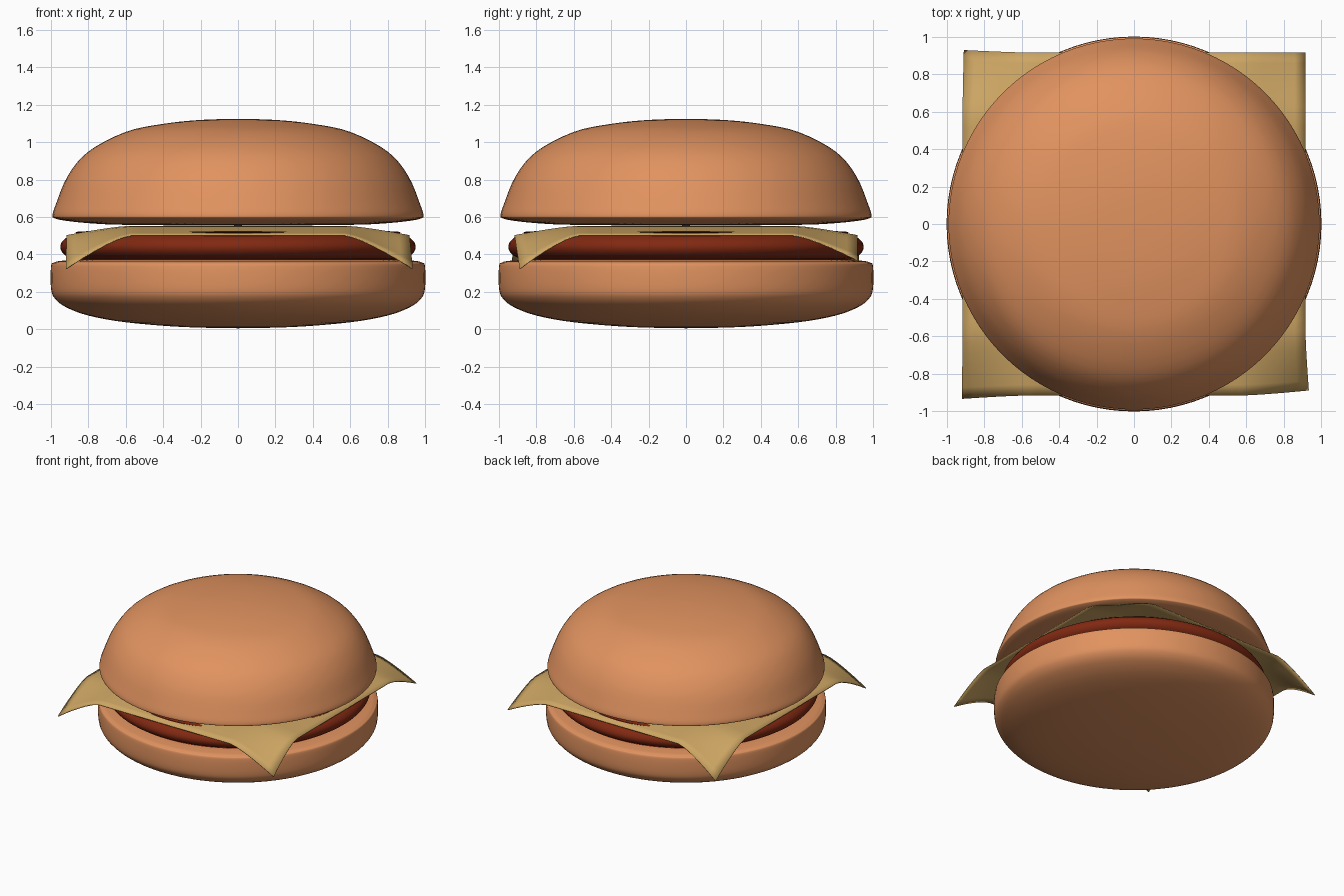
import bpy, bmesh, math

default = bpy.data.objects.get("Cube")
if default:
    bpy.data.objects.remove(default, do_unlink=True)


def material(name, rgb):
    m = bpy.data.materials.new(name)
    m.use_nodes = True
    m.diffuse_color = (*rgb, 1)
    m.node_tree.nodes["Principled BSDF"].inputs["Base Color"].default_value = (*rgb, 1)
    return m


def finish(name, bm, mat, angle):
    mesh = bpy.data.meshes.new(name)
    bmesh.ops.recalc_face_normals(bm, faces=bm.faces)
    bm.to_mesh(mesh)
    bm.free()
    mesh.materials.append(mat)
    obj = bpy.data.objects.new(name, mesh)
    bpy.context.collection.objects.link(obj)
    bpy.ops.object.select_all(action="DESELECT")
    obj.select_set(True)
    bpy.context.view_layer.objects.active = obj
    bpy.ops.object.shade_smooth_by_angle(angle=math.radians(angle))
    return obj


def smooth_profile(points, steps=4):
    """Catmull-Rom curve through (radius, height) points."""
    ext = [points[0]] + points + [points[-1]]
    out = []
    for a, b, c, d in zip(ext, ext[1:], ext[2:], ext[3:]):
        for i in range(steps):
            t = i / steps
            out.append([0.5 * (2 * q + (r - p) * t + (2 * p - 5 * q + 4 * r - s) * t * t
                               + (3 * q - p - 3 * r + s) * t ** 3)
                        for p, q, r, s in zip(a, b, c, d)])
    return out + [points[-1]]


def lathe(name, points, mat, segments=96):
    bm = bmesh.new()
    verts = [bm.verts.new((max(r, 0), 0, z)) for r, z in smooth_profile(points)]
    edges = [bm.edges.new(pair) for pair in zip(verts, verts[1:])]
    bmesh.ops.spin(bm, geom=verts + edges, cent=(0, 0, 0), axis=(0, 0, 1),
                   angle=math.tau, steps=segments, use_duplicate=False)
    bmesh.ops.remove_doubles(bm, verts=bm.verts, dist=0.0005)
    return finish(name, bm, mat, 50)


bun = material("toasted bun", (0.75, 0.29, 0.115))
meat = material("red brown patty", (0.22, 0.022, 0.006))
dairy = material("pale cheese", (0.61, 0.38, 0.125))

# Buns and patty
lathe("bottom_bun", [(0, 0.005), (0.3, 0.012), (0.6, 0.037), (0.8, 0.073), (0.92, 0.118),
                     (0.98, 0.165), (1, 0.22), (1, 0.335), (0.985, 0.356), (0.94, 0.366),
                     (0.8, 0.37), (0, 0.37)], bun)
lathe("patty", [(0, 0.365), (0.8, 0.367), (0.88, 0.377), (0.93, 0.4), (0.95, 0.44),
                (0.93, 0.48), (0.87, 0.51), (0.78, 0.525), (0, 0.53)], meat)
lathe("top_bun", [(0, 0.553), (0.6, 0.558), (0.8, 0.567), (0.93, 0.581), (0.98, 0.593),
                  (0.992, 0.608), (0.975, 0.665), (0.91, 0.82), (0.8, 0.95), (0.6, 1.055),
                  (0.4, 1.098), (0.2, 1.119), (0, 1.125)], bun)

# Cheese slice: a square sheet drooping past the patty, each corner hanging a little differently
HALF, FLAT = 0.917, 0.58
corners = {(-1, -1): (-0.003, -0.018, 0), (1, -1): (0.018, 0.027, 0),
           (-1, 1): (0.007, 0.013, -0.025), (1, 1): (0, 0, 0.045)}
bm = bmesh.new()
bmesh.ops.create_grid(bm, x_segments=32, y_segments=32, size=HALF)
for v in bm.verts:
    ex, ey = (max(0, (abs(c) - FLAT) / (HALF - FLAT)) ** 1.3 for c in v.co.xy)
    key = (1 if v.co.x > 0 else -1, 1 if v.co.y > 0 else -1)
    dx, dy, dz = corners[key]
    w = ex * ey
    v.co.x += dx * w
    v.co.y += dy * w
    v.co.z = 0.553 - 0.05 * (ex + ey) - 0.128 * w + dz * w
cheese = finish("cheese_slice", bm, dairy, 50)
solid = cheese.modifiers.new("Thickness", "SOLIDIFY")
solid.thickness = 0.006
